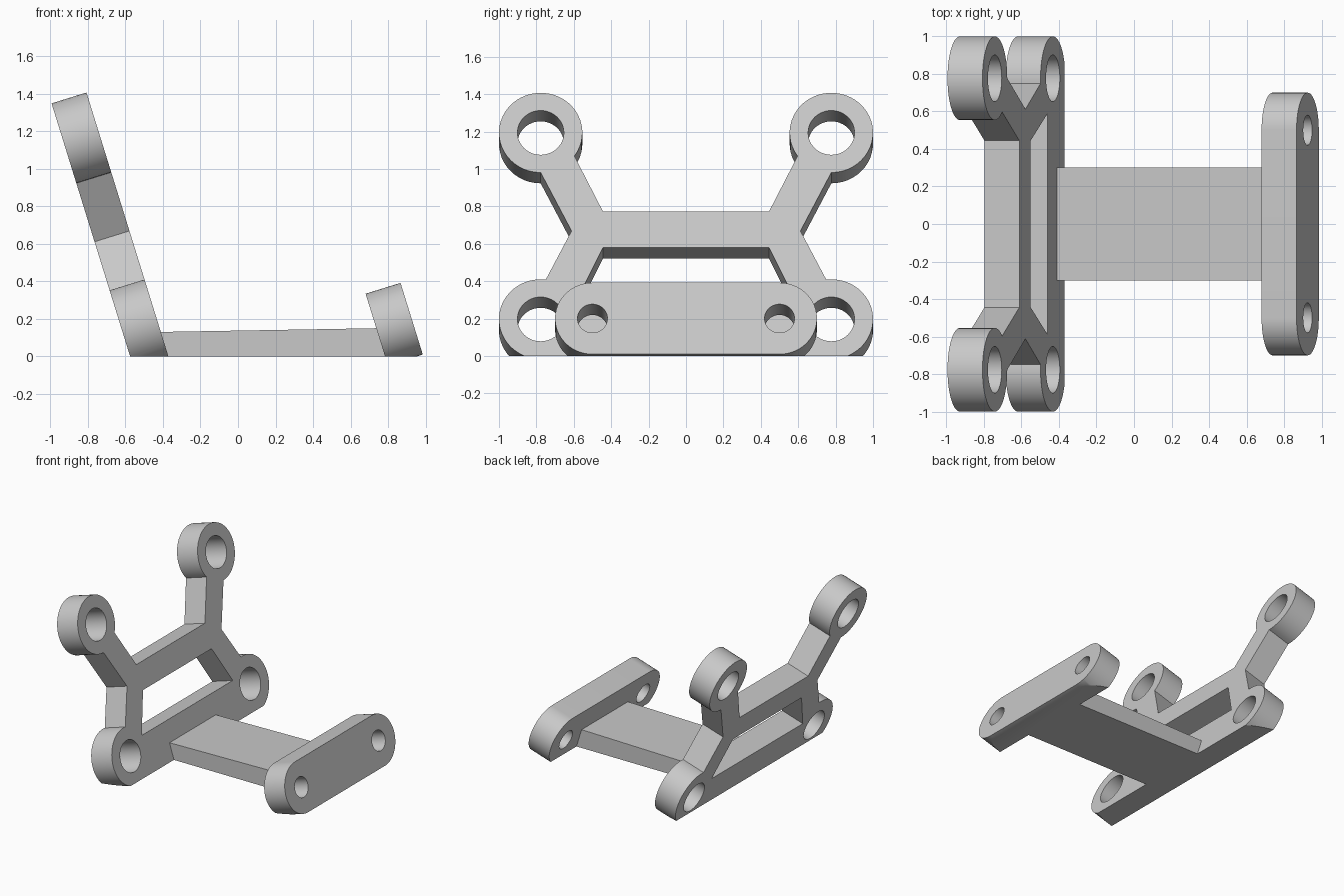
import bpy, bmesh
from math import cos, sin, radians, pi
from mathutils import Matrix, Vector

cube = bpy.data.objects.get("Cube")
if cube:
    bpy.data.objects.remove(cube, do_unlink=True)

TILT = radians(17.25)
THICK = 0.195

grey = bpy.data.materials.new("light grey")
grey.use_nodes = True
colour = (0.58, 0.58, 0.58, 1)
grey.diffuse_color = colour
grey.node_tree.nodes["Principled BSDF"].inputs["Base Color"].default_value = colour


def arc(cx, cy, r, start, end, steps=40):
    """Points on an arc, angles in degrees."""
    angles = [radians(start + (end - start) * i / steps) for i in range(steps + 1)]
    return [(cx + r * cos(a), cy + r * sin(a)) for a in angles]


def circle(cx, cy, r):
    return arc(cx, cy, r, 0, 360, 48)[:-1]


def mirrored(half):
    """Close a right-hand half outline with its mirror image."""
    return half + [(-x, y) for x, y in reversed(half)]


def finish(name, bm):
    mesh = bpy.data.meshes.new(name)
    bmesh.ops.recalc_face_normals(bm, faces=bm.faces)
    bm.to_mesh(mesh)
    bm.free()
    mesh.materials.append(grey)
    obj = bpy.data.objects.new(name, mesh)
    bpy.context.collection.objects.link(obj)
    bpy.ops.object.select_all(action='DESELECT')
    obj.select_set(True)
    bpy.context.view_layer.objects.active = obj
    bpy.ops.object.shade_smooth_by_angle(angle=radians(25))
    return obj


def tilted_plate(name, loops, foot_x):
    """Extrude an outline with holes, lean it back and trim it at the ground."""
    curve = bpy.data.curves.new(name + "_profile", 'CURVE')
    curve.dimensions = '2D'
    curve.fill_mode = 'BOTH'
    curve.extrude = THICK / 2
    for loop in loops:
        spline = curve.splines.new('POLY')
        spline.points.add(len(loop) - 1)
        for point, (x, y) in zip(spline.points, loop):
            point.co = (x, y, 0, 1)
        spline.use_cyclic_u = True
    helper = bpy.data.objects.new(name + "_profile", curve)
    bpy.context.collection.objects.link(helper)
    depsgraph = bpy.context.evaluated_depsgraph_get()
    mesh = bpy.data.meshes.new_from_object(helper.evaluated_get(depsgraph))
    bpy.data.objects.remove(helper, do_unlink=True)

    bm = bmesh.new()
    bm.from_mesh(mesh)
    bpy.data.meshes.remove(mesh)
    bmesh.ops.remove_doubles(bm, verts=bm.verts, dist=0.0001)
    # local x -> across, local y -> up the slope, local z -> face normal
    up = Vector((-sin(TILT), 0, cos(TILT)))
    normal = Vector((cos(TILT), 0, sin(TILT)))
    origin = Vector((foot_x, 0, 0)) - normal * THICK / 2
    matrix = Matrix((Vector((0, 1, 0)), up, normal)).transposed().to_4x4()
    matrix.translation = origin
    bm.transform(matrix)
    # flat foot
    bmesh.ops.bisect_plane(bm, geom=bm.verts[:] + bm.edges[:] + bm.faces[:],
                           plane_co=(0, 0, 0), plane_no=(0, 0, -1), clear_outer=True)
    rim = [e for e in bm.edges if e.is_boundary]
    bmesh.ops.holes_fill(bm, edges=rim, sides=0)
    return finish(name, bm)


# Tall frame: four ring ends joined by splayed arms and two crossbars
RING_Y, RING, BORE = 0.777, 0.223, 0.124
LOW, HIGH = 0.206, 1.25
frame = mirrored(arc(RING_Y, LOW, RING, -90, 97)
                 + [(0.612, 0.70)]
                 + arc(RING_Y, HIGH, RING, -90, 216)
                 + [(0.444, 0.809)])
window = mirrored([(0.59, 0.301), (0.444, 0.607)])
bores = [circle(side * RING_Y, v, BORE) for side in (-1, 1) for v in (LOW, HIGH)]
tilted_plate("tall_frame", [frame, window] + bores, -0.371)

# Short rounded plate with two holes
short = mirrored(arc(0.5, 0.21, 0.2, -90, 90))
holes = [circle(side * 0.5, 0.21, 0.08) for side in (-1, 1)]
tilted_plate("short_plate", [short] + holes, 0.988)

# Connecting base with ends matching the plate slopes
bm = bmesh.new()
profile = [(-0.373, 0), (0.786, 0), (0.74, 0.15), (-0.413, 0.13)]
face = bm.faces.new([bm.verts.new((x, -0.3, z)) for x, z in profile])
side = bmesh.ops.extrude_face_region(bm, geom=[face])
bmesh.ops.translate(bm, vec=(0, 0.6, 0),
                    verts=[g for g in side["geom"] if isinstance(g, bmesh.types.BMVert)])
finish("connecting_base", bm)
